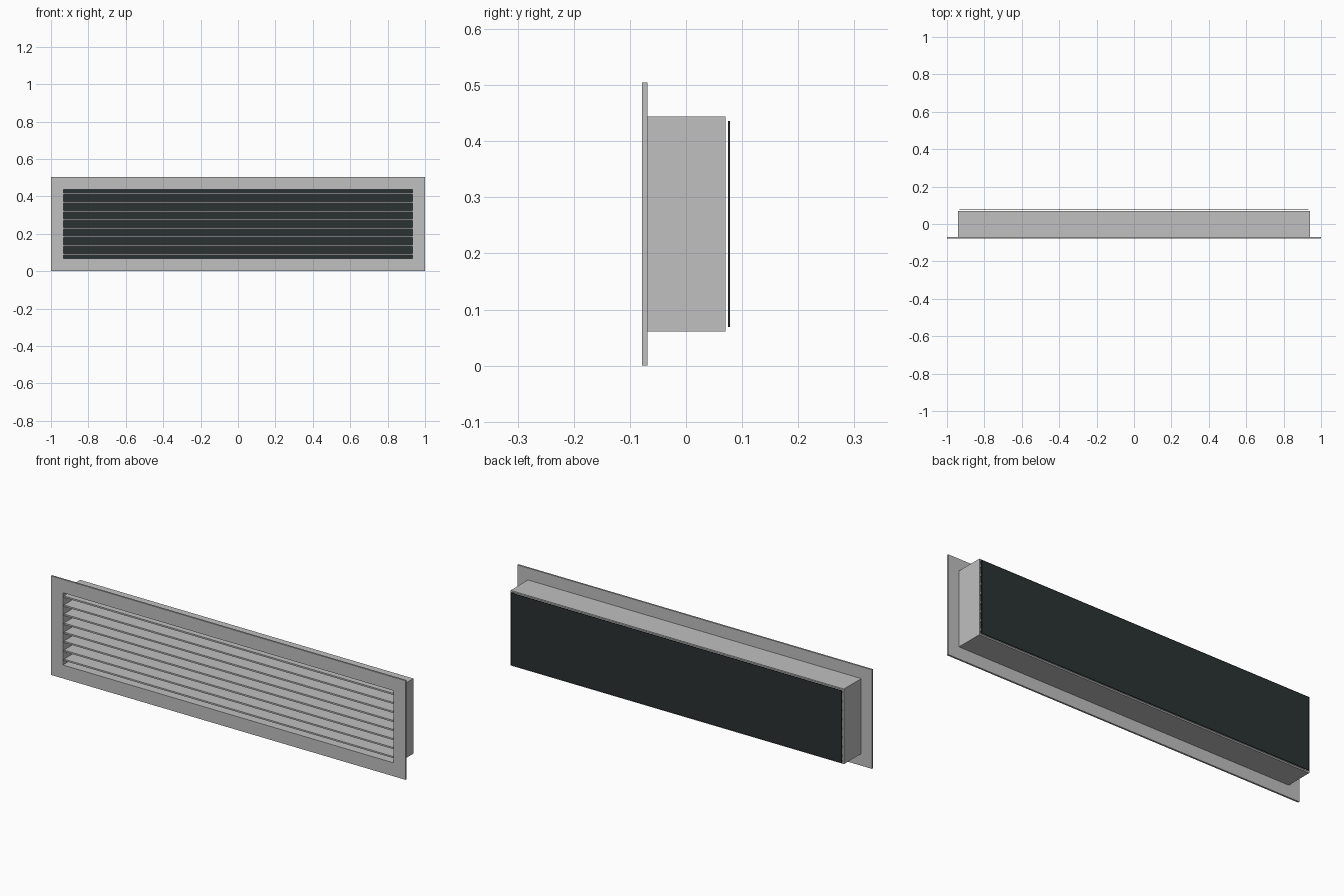
import bpy
import bmesh

if "Cube" in bpy.data.objects:
    bpy.data.objects.remove(bpy.data.objects["Cube"])


def material(name, rgb):
    m = bpy.data.materials.new(name)
    m.diffuse_color = (*rgb, 1)
    m.use_nodes = True
    m.node_tree.nodes["Principled BSDF"].inputs["Base Color"].default_value = m.diffuse_color
    return m


GREY = material("light grey metal", (0.52, 0.525, 0.52))
DARK = material("dark backing", (0.024, 0.031, 0.031))

HEIGHT = 0.505
MID = HEIGHT / 2
IN_X, IN_Z = 0.933, 0.184      # half size of the opening


def finish(name, bm, mat):
    bmesh.ops.recalc_face_normals(bm, faces=bm.faces)
    mesh = bpy.data.meshes.new(name)
    bm.to_mesh(mesh)
    bm.free()
    mesh.materials.append(mat)
    ob = bpy.data.objects.new(name, mesh)
    bpy.context.collection.objects.link(ob)
    return ob


def box(name, half_x, y0, y1, z0, z1, mat):
    bm = bmesh.new()
    bmesh.ops.create_cube(bm, size=1)
    for v in bm.verts:
        v.co = (v.co.x * 2 * half_x,
                y0 if v.co.y < 0 else y1,
                z0 if v.co.z < 0 else z1)
    return finish(name, bm, mat)


def ring(name, out_x, out_z, y0, y1, mat):
    """Rectangular frame around the opening, from y0 to y1."""
    bm = bmesh.new()
    corners = [(-1, -1), (1, -1), (1, 1), (-1, 1)]
    loops = [[bm.verts.new((sx * hx, y, MID + sz * hz)) for sx, sz in corners]
             for hx, hz, y in ((out_x, out_z, y0), (out_x, out_z, y1),
                               (IN_X, IN_Z, y1), (IN_X, IN_Z, y0))]
    for a, b in zip(loops, loops[1:] + loops[:1]):
        for i in range(4):
            j = (i + 1) % 4
            bm.faces.new((a[i], a[j], b[j], b[i]))
    return finish(name, bm, mat)


# Front flange and the duct sleeve behind it
ring("front_flange", 1.0, MID, -0.078, -0.069, GREY)
ring("duct_sleeve", 0.94, 0.1915, -0.069, 0.07, GREY)

# Horizontal slats, evenly spaced in the opening
COUNT = 8
pitch = 2 * IN_Z / COUNT
for i in range(COUNT):
    z = MID - IN_Z + pitch * (i + 0.5)
    box(f"slat_{i + 1}", IN_X, -0.07, 0.068, z - 0.004, z + 0.004, GREY)

# Dark panel closing the back
box("back_panel", IN_X, 0.0745, 0.078, MID - IN_Z, MID + IN_Z, DARK)
